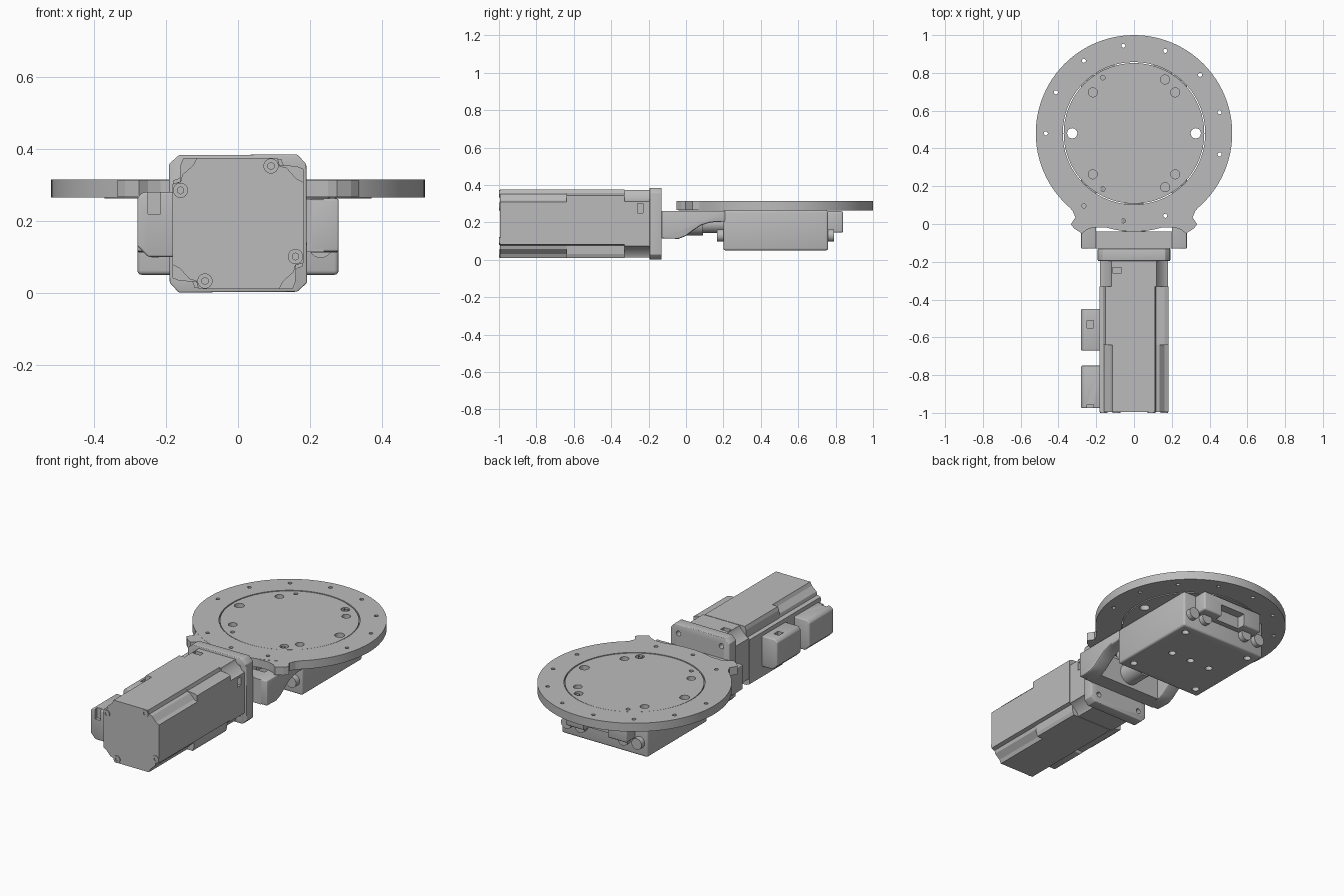
import bpy, bmesh
from math import sin, cos, pi, radians
from mathutils import Matrix, Vector

cube = bpy.data.objects.get("Cube")
if cube:
    bpy.data.objects.remove(cube)

grey = bpy.data.materials.new("machined grey")
grey.use_nodes = True
grey.diffuse_color = (0.5, 0.5, 0.5, 1)
grey.node_tree.nodes["Principled BSDF"].inputs["Base Color"].default_value = (0.5, 0.5, 0.5, 1)


def finish(name, bm):
    bmesh.ops.recalc_face_normals(bm, faces=bm.faces)
    mesh = bpy.data.meshes.new(name)
    bm.to_mesh(mesh)
    bm.free()
    mesh.materials.append(grey)
    ob = bpy.data.objects.new(name, mesh)
    bpy.context.collection.objects.link(ob)
    return ob


def select(ob):
    bpy.ops.object.select_all(action='DESELECT')
    ob.select_set(True)
    bpy.context.view_layer.objects.active = ob


def smooth(ob):
    select(ob)
    bpy.ops.object.shade_smooth_by_angle(angle=radians(30))
    return ob


def bevel(ob, width):
    mod = ob.modifiers.new("bevel", 'BEVEL')
    mod.width, mod.segments, mod.limit_method = width, 3, 'ANGLE'
    select(ob)
    bpy.ops.object.modifier_apply(modifier=mod.name)
    return smooth(ob)


def add_box(bm, x, y, z):
    lo, hi = Vector((x[0], y[0], z[0])), Vector((x[1], y[1], z[1]))
    m = Matrix.Translation((lo + hi) / 2) @ Matrix.Diagonal((*(hi - lo), 1))
    bmesh.ops.create_cube(bm, size=1, matrix=m)


def box(name, x, y, z, round_edge=0):
    bm = bmesh.new()
    add_box(bm, x, y, z)
    ob = finish(name, bm)
    return bevel(ob, round_edge) if round_edge else ob


def add_cyl(bm, at, r, length, axis='Z', seg=24):
    turn = Matrix.Rotation(radians(90), 4, 'X') if axis == 'Y' else Matrix()
    bmesh.ops.create_cone(bm, cap_ends=True, segments=seg, radius1=r, radius2=r,
                          depth=length, matrix=Matrix.Translation(at) @ turn)


def cyl(name, at, r, length, axis='Z', seg=24):
    bm = bmesh.new()
    add_cyl(bm, at, r, length, axis, seg)
    return smooth(finish(name, bm))


def prism(name, pts, axis, start, end):
    """Extrude a 2D outline along an axis."""
    place = {'X': lambda a, b: (start, a, b), 'Y': lambda a, b: (a, start, b),
             'Z': lambda a, b: (a, b, start)}[axis]
    move = Vector([end - start if axis == k else 0 for k in 'XYZ'])
    bm = bmesh.new()
    face = bm.faces.new([bm.verts.new(place(*p)) for p in pts])
    out = bmesh.ops.extrude_face_region(bm, geom=[face])
    bmesh.ops.translate(bm, vec=move, verts=[v for v in out['geom'] if isinstance(v, bmesh.types.BMVert)])
    return finish(name, bm)


def cut(ob, cutter_bm):
    cutter = finish("cutter", cutter_bm)
    cutter.hide_render = True
    mod = ob.modifiers.new("cut", 'BOOLEAN')
    mod.operation, mod.solver, mod.object = 'DIFFERENCE', 'EXACT', cutter
    select(ob)
    bpy.ops.object.modifier_apply(modifier=mod.name)
    bpy.data.objects.remove(cutter)
    return smooth(ob)


def pinwheel(corner):
    """Repeat one corner's outline four times around the motor axis."""
    pts = []
    for k in range(4):
        for x, z in corner:
            for _ in range(k):
                x, z = z, -x
            pts.append((x, z + AXIS_Z))
    return pts


AXIS_Z = 0.193
CY = 0.48

# Turntable ring with rim holes and mounting ears
ring = cyl("table_ring", (0, CY, 0.29), 0.52, 0.05, seg=96)
holes = bmesh.new()
add_cyl(holes, (0, CY, 0.29), 0.377, 0.2, seg=96)
for k in range(13):
    if k in (7, 11):
        continue
    a = (2 * k + 1) * pi / 13
    add_cyl(holes, (0.467 * cos(a), CY + 0.467 * sin(a), 0.29), 0.011, 0.2, seg=12)
cut(ring, holes)

ear = [(0.37, 0.12), (0.325, 0.07), (0.31, 0.035), (0.335, -0.002), (0.315, -0.025), (0.275, -0.05),
       (0.25, -0.03), (0.215, -0.018), (0.13, -0.02), (0.13, -0.01), (0.25, 0.04)]
for side, s in (("left", 1), ("right", -1)):
    prism(side + "_table_ear", [(s * x, y) for x, y in ear], 'Z', 0.266, 0.314)

# Rotating centre plate with bolt holes
plate = cyl("rotor_plate", (0, CY, 0.288), 0.372, 0.05, seg=96)
holes = bmesh.new()
for s in (-1, 1):
    add_cyl(holes, (s * 0.327, CY, 0.29), 0.027, 0.2)
    for t in (-1, 1):
        add_cyl(holes, (s * 0.218, CY + t * 0.217, 0.31), 0.024, 0.05)
        add_cyl(holes, (s * 0.165, CY + t * 0.285, 0.31), 0.024, 0.05)
        add_cyl(holes, (s * 0.165, CY + t * 0.295, 0.29), 0.012, 0.2)
cut(plate, holes)

# Gear housing under the table
housing = box("gear_housing", (-0.28, 0.28), (0.2, 0.76), (0.05, 0.265), 0.012)
holes = bmesh.new()
for x, y in ((0, 0), (0.22, 0.22), (-0.22, 0.22), (0.22, -0.22), (-0.22, -0.22), (0.13, 0), (-0.13, 0)):
    add_cyl(holes, (x, CY + y, 0.05), 0.02, 0.06, seg=16)
cut(housing, holes)

# Rear block with a central notch
block = box("rear_block", (-0.2, 0.2), (0.75, 0.84), (0.145, 0.26), 0.01)
notch = bmesh.new()
add_box(notch, (-0.08, 0.08), (0.79, 0.9), (0.1, 0.215))
cut(block, notch)

# Round plugs on both ends of the housing
for end, y in (("rear", 0.77), ("front", 0.185)):
    for x in (-0.23, -0.14, 0.14, 0.23):
        cyl(end + "_plug", (x, y, 0.13), 0.033, 0.04, 'Y')

# Motor bracket: end plate, swept arms and drive coupling
arm = [(-0.13, 0.262), (-0.13, 0.115), (-0.04, 0.112), (0, 0.128), (0.04, 0.158), (0.08, 0.184),
       (0.13, 0.2), (0.21, 0.205), (0.21, 0.262)]
for side, s in (("left", 1), ("right", -1)):
    bevel(prism(side + "_bracket_arm", arm, 'X', s * 0.2, s * 0.28), 0.006)
box("bracket_plate", (-0.24, 0.24), (-0.13, -0.04), (0.114, 0.26))
cyl("drive_coupling", (0, 0.02, AXIS_Z), 0.062, 0.14, 'Y', 32)
cyl("input_boss", (0, 0.14, AXIS_Z), 0.05, 0.14, 'Y', 32)

# Square motor flange with corner bolt holes and adapter
flange = prism("motor_flange", pinwheel([(0.165, 0.192), (0.19, 0.165)]), 'Y', -0.195, -0.13)
bevel(flange, 0.004)
holes = bmesh.new()
for x in (-0.14, 0.14):
    for z in (-0.138, 0.138):
        add_cyl(holes, (x, -0.16, AXIS_Z + z), 0.015, 0.2, 'Y', 16)
cut(flange, holes)

adapter = prism("adapter_housing", pinwheel([(0.12, 0.18), (0.125, 0.165), (0.165, 0.125), (0.18, 0.12)]),
                'Y', -0.33, -0.19)
slots = bmesh.new()
add_box(slots, (-0.115, -0.065), (-0.26, -0.23), (0.34, 0.4))
add_box(slots, (0.15, 0.2), (-0.26, -0.23), (0.25, 0.3))
cut(adapter, slots)

# Motor body, rear section with deeper corners, and clamp screws
prism("motor_body", pinwheel([(0.11, 0.182), (0.116, 0.162), (0.162, 0.16), (0.182, 0.152)]),
      'Y', -0.64, -0.33)
prism("motor_rear", pinwheel([(0.11, 0.182), (0.116, 0.16), (0.135, 0.155), (0.162, 0.125), (0.182, 0.115)]),
      'Y', -0.995, -0.64)
for x, z in ((-0.16, 0.092), (0.092, 0.16), (0.16, -0.092), (-0.092, -0.16)):
    screw = cyl("motor_screw", (x, -0.985, AXIS_Z + z), 0.021, 0.03, 'Y')
    socket = bmesh.new()
    add_cyl(socket, (x, -1, AXIS_Z + z), 0.01, 0.02, 'Y', 6)
    cut(screw, socket)

# Cable connectors on the motor side
profile = [(-0.17, 0.1), (-0.25, 0.1), (-0.28, 0.13), (-0.28, 0.265), (-0.265, 0.28), (-0.17, 0.28)]
for name, y0, y1 in (("front_connector", -0.67, -0.45), ("rear_connector", -0.975, -0.75)):
    ob = bevel(prism(name, profile, 'Y', y0, y1), 0.006)
    notch = bmesh.new()
    edge = y1 - 0.08 if name[0] == "f" else y0
    add_box(notch, (-0.25, -0.215), (edge - 0.02, edge + 0.02), (0.22, 0.3))
    cut(ob, notch)
